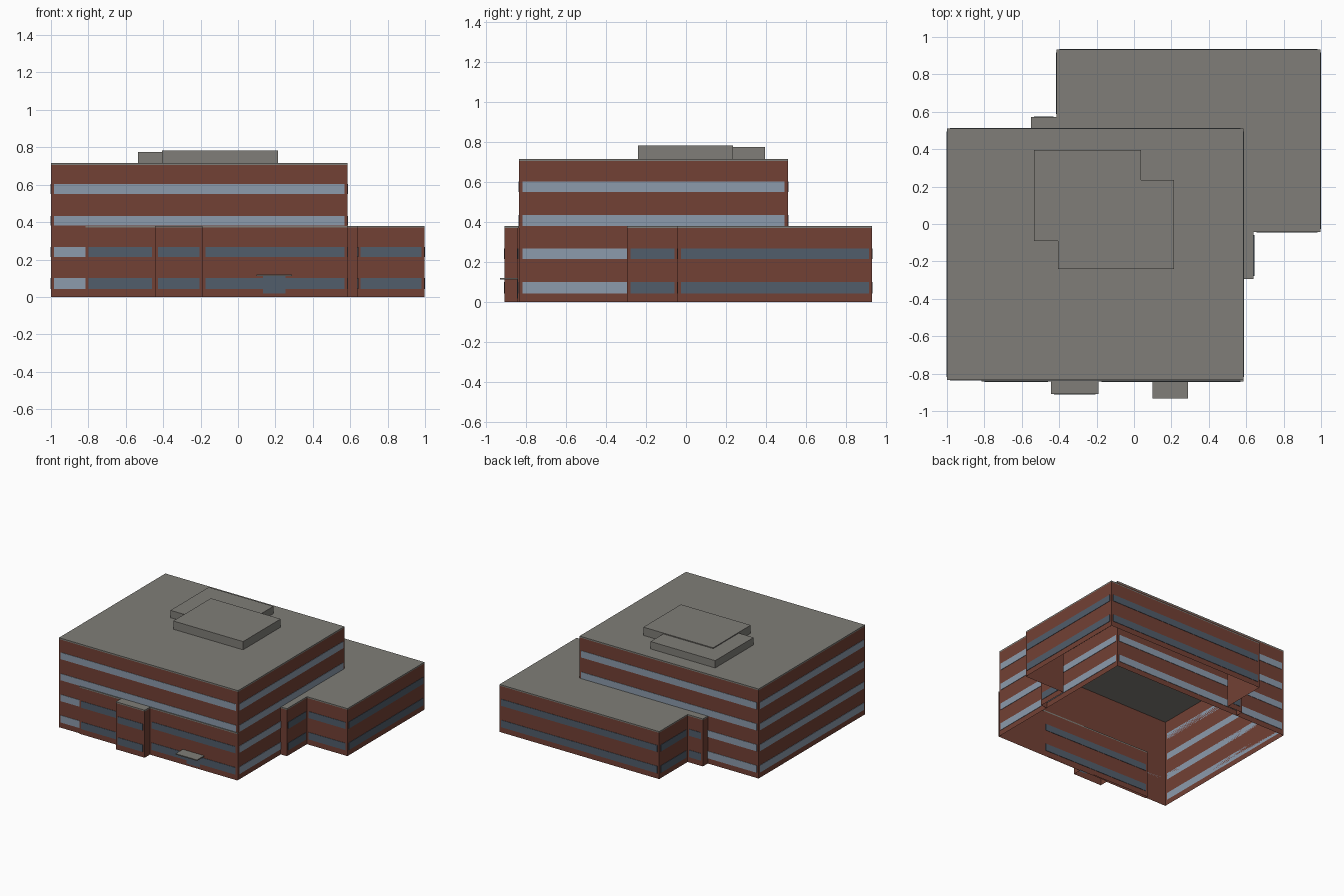
import bpy, bmesh
from mathutils import Vector

cube = bpy.data.objects.get("Cube")
if cube:
    bpy.data.objects.remove(cube, do_unlink=True)


def material(name, rgb):
    m = bpy.data.materials.new(name)
    m.use_nodes = True
    m.diffuse_color = (*rgb, 1)
    m.node_tree.nodes["Principled BSDF"].inputs["Base Color"].default_value = (*rgb, 1)
    return m


BRICK = material("red brick", (0.17, 0.052, 0.035))
ROOF = material("roof grey", (0.215, 0.208, 0.188))
LIGHT = material("pale glass", (0.262, 0.328, 0.413))
DARK = material("dark glass", (0.082, 0.11, 0.145))

BANDS = [(0.043, 0.1), (0.214, 0.267), (0.381, 0.434), (0.55, 0.604)]
MARGIN, PROUD, SHORTEST = 0.016, 0.003, 0.1


def finish(name, bm, mat):
    mesh = bpy.data.meshes.new(name)
    bm.to_mesh(mesh)
    bm.free()
    mesh.materials.append(mat)
    ob = bpy.data.objects.new(name, mesh)
    bpy.context.scene.collection.objects.link(ob)


def add_prism(bm, pts, z0, z1):
    """Solid block over a counter-clockwise footprint."""
    low = [bm.verts.new((x, y, z0)) for x, y in pts]
    face = bm.faces.new(low)
    new = bmesh.ops.extrude_face_region(bm, geom=[face], use_keep_orig=True)["geom"]
    bmesh.ops.translate(bm, vec=(0, 0, z1 - z0),
                        verts=[v for v in new if isinstance(v, bmesh.types.BMVert)])
    bmesh.ops.recalc_face_normals(bm, faces=bm.faces)


def prism(name, pts, z0, z1, mat):
    bm = bmesh.new()
    add_prism(bm, pts, z0, z1)
    finish(name, bm, mat)


def rect(x0, x1, y0, y1):
    return [(x0, y0), (x1, y0), (x1, y1), (x0, y1)]


def walls(name, path, top):
    """Open shell of upright walls along a path, outside on its right."""
    bm = bmesh.new()
    for a, b in zip(path, path[1:]):
        bm.faces.new([bm.verts.new((*p, z)) for p, z in ((a, 0), (b, 0), (b, top), (a, top))])
    bmesh.ops.remove_doubles(bm, verts=bm.verts, dist=0.0001)
    finish(name, bm, BRICK)


def windows(name, path, bands, mat):
    """Thin window strips on every wall that is long enough."""
    bm = bmesh.new()
    for a, b in zip(path, path[1:]):
        a, b = Vector(a), Vector(b)
        if (b - a).length < SHORTEST:
            continue
        along = (b - a).normalized()
        out = Vector((along.y, -along.x)) * PROUD
        a, b = a + along * MARGIN, b - along * MARGIN
        for z0, z1 in bands:
            add_prism(bm, [a + out, b + out, b, a], z0, z1)
    finish(name, bm, mat)


# Main four-storey block, open underneath
main = rect(-1, 0.585, -0.835, 0.51)
loop = main + main[:1]
walls("main_walls", loop, 0.705)
windows("main_windows", loop, BANDS, LIGHT)
prism("main_roof", main, 0.705, 0.716, ROOF)

# Two-storey rear wing wrapping the back corner
wing = [(0.585, -0.295), (0.64, -0.295), (0.64, -0.042), (0.998, -0.042), (0.998, 0.932),
        (-0.415, 0.932), (-0.415, 0.572), (-0.55, 0.572), (-0.55, 0.51)]
walls("wing_walls", wing, 0.37)
windows("wing_windows", wing, BANDS[:2], DARK)
prism("wing_roof", wing + [(0.585, 0.51)], 0.37, 0.38, ROOF)

# Shallow two-storey front facing with its projecting bay
facing = [(0.16, -0.834), (-0.815, -0.818), (-0.815, -0.842), (-0.445, -0.842),
          (-0.445, -0.908), (-0.19, -0.908), (-0.19, -0.842), (0.585, -0.842)]
walls("front_facing_walls", facing, 0.37)
windows("front_facing_windows", facing, BANDS[:2], DARK)
prism("front_facing_roof", facing + [(0.585, -0.834)], 0.37, 0.38, ROOF)

# Entrance
prism("entrance_canopy", rect(0.1, 0.29, -0.932, -0.842), 0.112, 0.12, ROOF)
prism("entrance_door", rect(0.135, 0.255, -0.847, -0.842), 0.018, 0.112, DARK)

# Rooftop plant rooms
prism("front_plant_room", rect(-0.405, 0.213, -0.24, 0.235), 0.716, 0.782, ROOF)
prism("back_plant_room", rect(-0.535, 0.037, -0.09, 0.395), 0.716, 0.775, ROOF)
